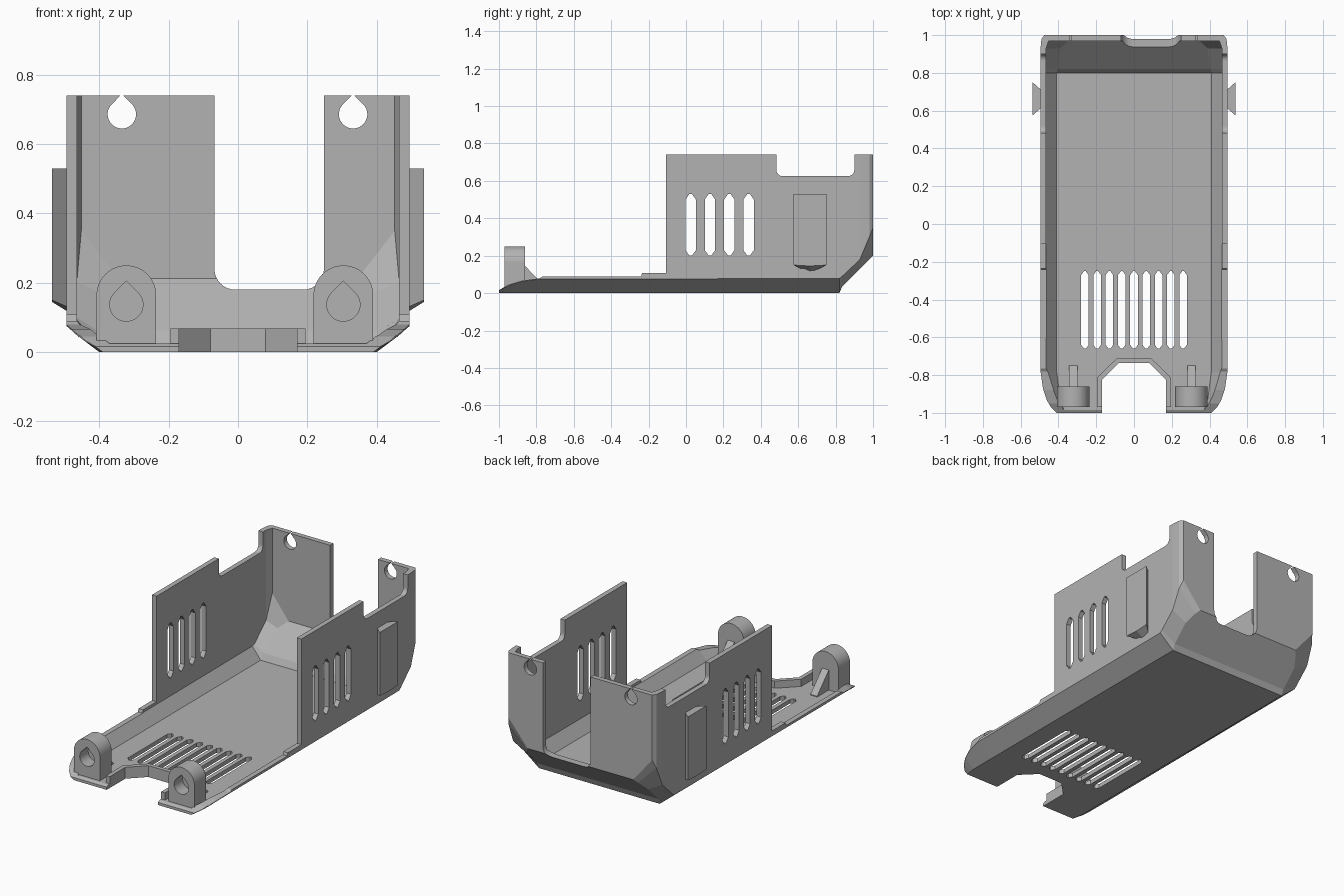
import bpy, bmesh, math
from mathutils import Vector

cube = bpy.data.objects.get("Cube")
if cube:
    bpy.data.objects.remove(cube, do_unlink=True)

grey = bpy.data.materials.new("plastic_grey")
grey.use_nodes = True
grey.diffuse_color = (0.45, 0.45, 0.45, 1)
grey.node_tree.nodes["Principled BSDF"].inputs["Base Color"].default_value = (0.45, 0.45, 0.45, 1)


def loft(name, rings):
    """Closed solid through rings of equal point count."""
    bm = bmesh.new()
    loops = [[bm.verts.new(p) for p in ring] for ring in rings]
    n = len(loops[0])
    for a, b in zip(loops, loops[1:]):
        for i in range(n):
            j = (i + 1) % n
            bm.faces.new((a[i], a[j], b[j], b[i]))
    bm.faces.new(loops[0])
    bm.faces.new(loops[-1])
    bmesh.ops.recalc_face_normals(bm, faces=bm.faces)
    me = bpy.data.meshes.new(name)
    bm.to_mesh(me)
    bm.free()
    me.materials.append(grey)
    ob = bpy.data.objects.new(name, me)
    bpy.context.collection.objects.link(ob)
    return ob


def prism(name, pts, axis, lo, hi):
    """Extrude a 2D outline along an axis (other two axes in x, y, z order)."""
    def place(p, d):
        v = list(p)
        v.insert("xyz".index(axis), d)
        return v
    return loft(name, [[place(p, d) for p in pts] for d in (lo, hi)])


def cut(target, cutter):
    mod = target.modifiers.new("cut", 'BOOLEAN')
    mod.operation = 'DIFFERENCE'
    mod.solver = 'EXACT'
    mod.object = cutter
    bpy.context.view_layer.update()
    with bpy.context.temp_override(object=target, active_object=target, selected_objects=[target]):
        bpy.ops.object.modifier_apply(modifier=mod.name)
    bpy.data.objects.remove(cutter, do_unlink=True)


def arc(cx, cz, r, a0, a1, n=8):
    return [(cx + r * math.cos(math.radians(a0 + (a1 - a0) * i / n)),
             cz + r * math.sin(math.radians(a0 + (a1 - a0) * i / n))) for i in range(n + 1)]


def teardrop(cx, cz, r):
    return arc(cx, cz, r, 135, 405, 28) + [(cx, cz + r * 1.42)]


def slot(c, half, lo, hi, tip):
    """Long slot with tapered ends, along the second coordinate."""
    t = half * 0.25
    return [(c - t, lo), (c + t, lo), (c + half, lo + tip), (c + half, hi - tip),
            (c + t, hi), (c - t, hi), (c - half, hi - tip), (c - half, lo + tip)]


def hull(name, stations, top):
    """Trough section: wall half-width w, chamfer top c, floor half-width b, floor z."""
    return loft(name, [[(-w, y, top), (-w, y, c), (-b, y, z), (b, y, z), (w, y, c), (w, y, top)]
                       for y, w, c, b, z in stations])


# Main shell: outer body minus inner cavity
shell = hull("shell", [
    (-1.0, .41, .015, .39, 0), (-.97, .44, .03, .395, 0), (-.93, .463, .047, .40, 0),
    (-.87, .482, .064, .40, 0), (-.78, .495, .075, .40, 0), (.82, .495, .078, .40, 0),
    (.835, .495, .09, .40, .035), (.93, .495, .18, .40, .13),
    (.98, .49, .30, .37, .18), (1.0, .475, .35, .35, .20)], .74)
cut(shell, hull("cavity", [
    (-1.1, .38, .09, .35, .025), (-1.0, .395, .09, .365, .025), (-.93, .435, .09, .39, .025),
    (-.78, .465, .09, .41, .025), (.80, .465, .095, .41, .025), (.82, .465, .10, .405, .062),
    (.93, .465, .20, .39, .172), (.97, .452, .35, .345, .212)], .9))

# Stepped side silhouette with rounded inner corners
cut(shell, prism("side_cutter",
    [(-1.1, .9), (-1.1, .012), (-1.0, .016), (-.95, .045), (-.88, .066), (-.78, .08), (-.765, .09),
     (-.24, .09), (-.235, .108), (-.107, .108), (-.107, .9)], "x", -.7, .7))
cut(shell, prism("wall_notch_cutter",
    [(.483, .9)] + arc(.518, .66, .035, 180, 270) + arc(.865, .66, .035, 270, 360) + [(.9, .9)],
    "x", -.7, .7))

# Rear wall gap and key holes
cut(shell, prism("rear_gap_cutter",
    [(-.068, .9)] + arc(-.008, .24, .06, 180, 270) + arc(.188, .24, .06, 270, 360) + [(.248, .9)],
    "y", .87, 1.1))
for x in (-.335, .332):
    cut(shell, prism("rear_hole_cutter", teardrop(x, .686, .041), "y", .9, 1.1))

# Vent slots in walls and floor
for i in range(4):
    cut(shell, prism("wall_vent_cutter", slot(.025 + .1033 * i, .028, .2, .53, .03), "x", -.7, .7))
for i in range(9):
    cut(shell, prism("floor_vent_cutter", slot(-.26 + .065 * i, .02, -.66, -.25, .02), "z", -.1, .2))

# Front notch and its raised rim
inner = [(-.17, -1.1), (-.17, -.825), (-.08, -.735), (.08, -.735), (.17, -.825), (.17, -1.1)]
cut(shell, prism("front_notch_cutter", inner, "z", -.1, .2))
rim_in = [(-.17, -.97)] + inner[1:5] + [(.17, -.97)]
rim_out = [(-.195, -.97), (-.195, -.812), (-.09, -.71), (.09, -.71), (.195, -.812), (.195, -.97)]
prism("notch_rim", rim_in + rim_out[::-1], "z", .001, .068)

# Hinge lugs with blind teardrop sockets and rear gussets
for side, x in (("right", -.322), ("left", .304)):
    r = .086
    lug = prism(side + "_lug", [(x - r, .022), (x + r, .022)] + arc(x, .164, r, 0, 180, 32),
                "y", -.97, -.86)
    cut(lug, prism("socket_cutter", teardrop(x, .137, .048), "y", -1.1, -.89))
    prism(side + "_lug_gusset", [(-.865, .022), (-.865, .145), (-.86, .145), (-.75, .03), (-.75, .022)],
          "x", x - .022, x + .022)

# Dovetail grips on the side walls
for side, s in (("right", -1), ("left", 1)):
    base = [(.625, .53), (.625, .125), (.662, .11), (.70, .125), (.70, .53)]
    face = [(.575, .53), (.575, .15), (.662, .145), (.75, .15), (.75, .53)]
    loft(side + "_grip", [[(s * .48, y, z) for y, z in base], [(s * .537, y, z) for y, z in face]])
